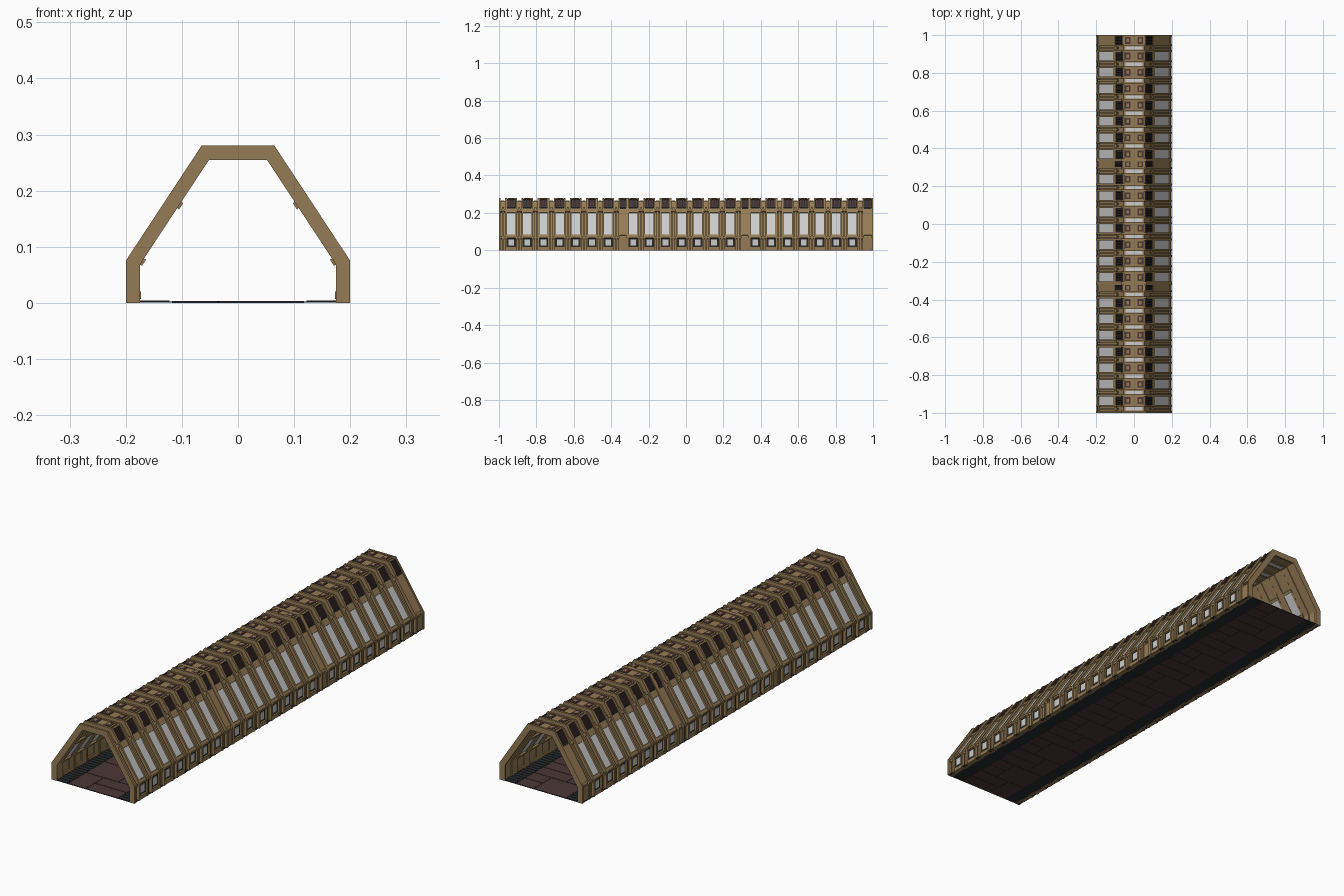
import bpy, bmesh
from mathutils import Vector

if "Cube" in bpy.data.objects:
    bpy.data.objects.remove(bpy.data.objects["Cube"])

BROWN, PURPLE, DARK = (.30, .20, .09, 1), (.075, .038, .038, 1), (.022, .024, .026, 1)
COLOURS = {"brown": BROWN, "purple": PURPLE, "dark": DARK}
MATS = {}
for key, col in COLOURS.items():
    MATS[key] = bpy.data.materials.new(key)
    MATS[key].diffuse_color = col
parts = {}

# Corridor outline in x, z
PATH = [Vector(p) for p in [(-.2, 0), (-.2, .075), (-.065, .28),
                            (.065, .28), (.2, .075), (.2, 0)]]


def outline(d):
    """Outline moved inward by d with mitred corners."""
    dirs = [(b - a).normalized() for a, b in zip(PATH, PATH[1:])]
    norms = [Vector((v.y, -v.x)) for v in dirs]
    out = []
    for i, p in enumerate(PATH):
        n0, n1 = norms[max(i - 1, 0)], norms[min(i, 4)]
        out.append(p + (n0 + n1) * d / (1 + n0.dot(n1)))
    return out


def mesh(part, colour):
    return parts.setdefault(part, (bmesh.new(), colour))[0]


def band(part, colour, d0, d1, y0, y1):
    """Whole arch between two depths."""
    bm = mesh(part, colour)
    rows = [[bm.verts.new((p.x, y, p.y)) for p in outline(d)]
            for d, y in ((d0, y0), (d0, y1), (d1, y1), (d1, y0))]
    for j in range(4):
        a, b = rows[j], rows[(j + 1) % 4]
        for i in range(5):
            bm.faces.new((a[i], a[i + 1], b[i + 1], b[i]))
    for i in (0, 5):
        bm.faces.new([r[i] for r in rows])


def hexa(part, colour, quad, y0, y1):
    """Prism along y from a four-point x, z section."""
    bm = mesh(part, colour)
    a = [bm.verts.new((x, y0, z)) for x, z in quad]
    b = [bm.verts.new((x, y1, z)) for x, z in quad]
    bm.faces.new(a)
    bm.faces.new(b)
    for i in range(4):
        j = (i + 1) % 4
        bm.faces.new((a[i], a[j], b[j], b[i]))


def slab(part, colour, seg, t0, t1, d0, d1, y0, y1):
    """Block lying on one side of the outline, mirrored to the other side."""
    sides = [(seg, t0, t1)]
    if seg != 2 or abs(t0 + t1 - 1) > 1e-4:
        sides.append((4 - seg, 1 - t1, 1 - t0))
    for s, a, b in sides:
        o, n = outline(d0), outline(d1)
        quad = [o[s].lerp(o[s + 1], a), o[s].lerp(o[s + 1], b),
                n[s].lerp(n[s + 1], b), n[s].lerp(n[s + 1], a)]
        hexa(part, colour, quad, y0, y1)


def vent(y0, y1):
    # slatted grille at the top of each slope
    slab("vent_backing", "dark", 1, .76, .98, .007, .012, y0, y1)
    n = 5
    step = (y1 - y0) / n
    for k in range(n):
        y = y0 + step * (k + .2)
        slab("vent_slats", "purple", 1, .76, .98, .001, .008, y, y + step * .6)


def roof_cap(y0, y1):
    # raised roof block with a pair of inset plates
    slab("roof_cap", "brown", 2, .08, .92, .003, .012, y0, y1)
    m = (y0 + y1) / 2
    slab("roof_plate", "purple", 2, .14, .36, .0005, .004, m - .018, m + .018)
    slab("roof_plate_centre", "brown", 2, .20, .30, -.0005, .002, m - .009, m + .009)


def bay(c):
    """One raised bay with windows."""
    h, w = .0315, .009
    y0, y1 = c - h + w, c + h - w
    for y in (c - h, c + h - w):
        band("bay_rib", "brown", 0, .025, y, y + w)
    band("bay_shell", "brown", .012, .021, y0, y1)
    # slope: window, head panel, sill and inner frame
    slab("slope_window", None, 1, .05, .63, .008, .013, y0, y1)
    slab("window_head", "brown", 1, .63, .74, .004, .013, y0, y1)
    slab("rail_shadow", "dark", 1, .74, .76, .005, .013, y0, y1)
    slab("window_sill", "brown", 1, 0, .05, .003, .013, y0, y1)
    slab("inner_window", None, 1, .08, .55, .020, .023, y0, y1)
    slab("inner_sill", "brown", 1, .0, .06, .020, .029, c - h, c + h)
    slab("inner_head", "brown", 1, .54, .60, .020, .029, c - h, c + h)
    vent(y0, y1)
    roof_cap(y0, y1)
    # lower wall: small window in a frame
    slab("lower_window", None, 0, .34, .80, .005, .013, c - .015, c + .015)
    slab("lower_frame", "brown", 0, .0, .22, .002, .013, y0, y1)
    slab("lower_frame", "brown", 0, .90, .98, .002, .013, y0, y1)
    slab("lower_surround", "dark", 0, .24, .88, .009, .013, y0, y1)
    slab("inner_skirting", "brown", 0, .1, .3, .018, .027, y0, y1)


def gap(y0, y1):
    """Recessed joint between bays."""
    m = (y0 + y1) / 2
    band("joint_shell", "brown", .017, .0245, y0, y1)
    for seg, a, b in ((0, 0, 1), (1, 0, .80)):
        slab("joint_strip", "brown", seg, a, b, .008, .018, m - .005, m + .005)
    slab("joint_collar", "brown", 1, .68, .74, .006, .018, y0, y1)
    slab("joint_collar", "brown", 0, .85, 1, .006, .018, y0, y1)
    slab("joint_light", None, 2, .1, .9, .014, .0255, y0 + .003, y1 - .003)


def solid(y0, y1):
    """Plain bay without slope windows."""
    w = .008
    for y in (y0, y1 - w):
        band("solid_rib", "brown", 0, .025, y, y + w)
    a, b = y0 + w, y1 - w
    band("solid_shell", "brown", .010, .021, a, b)
    slab("solid_panel", "brown", 1, .04, .72, .003, .011, a, b)
    slab("solid_lower_panel", "brown", 0, .05, .9, .004, .011, a, b)
    slab("solid_seam", "dark", 1, .73, .76, .006, .011, a, b)
    vent(a, b)
    roof_cap(a, b)


# Three repeating sections of seven bays
for k in range(3):
    g = -1 + .6525 * k
    for i in range(7):
        c = g + .065 + .0865 * i
        bay(c)
        gap(c + .0315, c + .055)
    if k:
        solid(g - .0125, g + .0335)
gap(-.991, -.9665)
band("front_frame", "brown", 0, .025, -1, -.991)
solid(.9435, 1)


def box(part, colour, x0, x1, y0, y1, z0, z1):
    hexa(part, colour, [(x0, z0), (x1, z0), (x1, z1), (x0, z1)], y0, y1)


# Floor base, staggered centre tiles and side gratings
box("floor_base", "dark", -.198, .198, -1, 1, .0008, .0022)
n, e = 16, .002
step = 2 / n
for k in range(n):
    y0, y1 = -1 + k * step, -1 + (k + 1) * step
    m = (y0 + y1) / 2
    split = .035 if k % 2 else -.035
    box("floor_tile", "purple", -.118, split - e, y0 + e, y1 - e, 0, .0035)
    box("floor_tile", "purple", split + e, .118, y0 + e, m - e, 0, .0035)
    box("floor_tile", "purple", split + e, .118, m + e, y1 - e, 0, .0035)
for s in (-1, 1):
    xs = sorted((s * .122, s * .176))
    for k in range(100):
        y = -1 + k * .02
        box("floor_grating", "dark", *xs, y + .004, y + .016, .002, .0038)

# Turn the collected parts into objects
for name, (bm, colour) in parts.items():
    bmesh.ops.recalc_face_normals(bm, faces=bm.faces)
    me = bpy.data.meshes.new(name)
    bm.to_mesh(me)
    bm.free()
    if colour:
        me.materials.append(MATS[colour])
    bpy.context.collection.objects.link(bpy.data.objects.new(name, me))

for m in bpy.data.materials:
    if m.users and not m.is_grease_pencil:
        m.use_nodes = True
        m.node_tree.nodes["Principled BSDF"].inputs["Base Color"].default_value = m.diffuse_color
